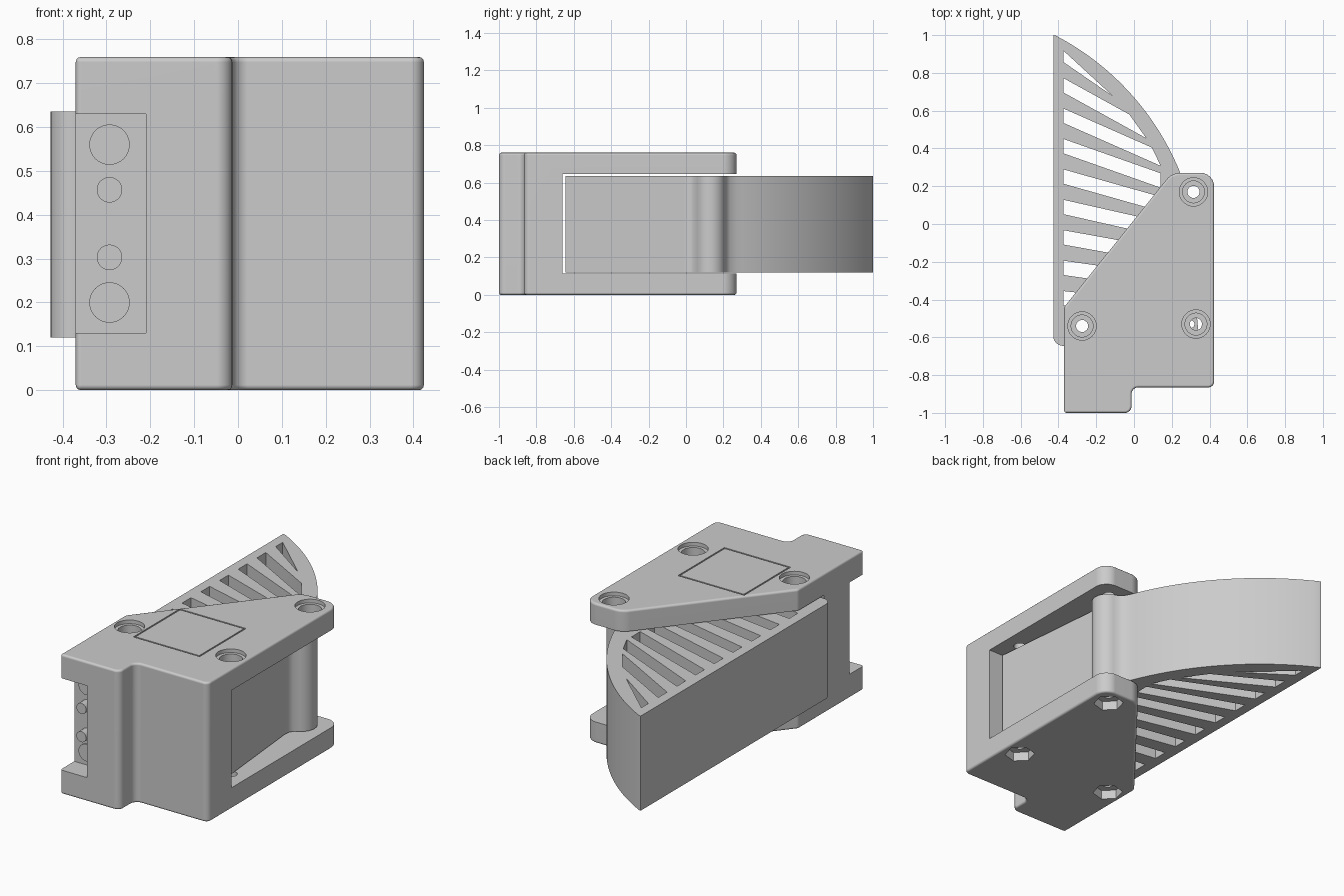
import bpy, bmesh, math
from mathutils import Vector

old = bpy.data.objects.get("Cube")
if old:
    bpy.data.objects.remove(old, do_unlink=True)

HEIGHT = 0.76
PIVOT = (0.315, 0.17)
SCREWS = [PIVOT, (-0.275, -0.54), (0.328, -0.53)]

grey = bpy.data.materials.new("plain grey")
grey.use_nodes = True
COLOUR = (0.6, 0.6, 0.6, 1)
grey.diffuse_color = COLOUR
grey.node_tree.nodes["Principled BSDF"].inputs["Base Color"].default_value = COLOUR


def rounded(corners, steps=6):
    """Outline from (x, y, radius) corners."""
    out = []
    for i, (x, y, r) in enumerate(corners):
        p = Vector((x, y))
        if r == 0:
            out.append(p)
            continue
        a = (Vector(corners[i - 1][:2]) - p).normalized()
        b = (Vector(corners[(i + 1) % len(corners)][:2]) - p).normalized()
        half = a.angle(b) / 2
        centre = p + (a + b).normalized() * r / math.sin(half)
        start = p + a * r / math.tan(half) - centre
        end = p + b * r / math.tan(half) - centre
        for k in range(steps + 1):
            d = start.lerp(end, k / steps).normalized() * r
            out.append(centre + d)
    return out


def arc(cx, cy, r, a0, a1, steps):
    angles = [math.radians(a0 + (a1 - a0) * k / steps) for k in range(steps + 1)]
    return [Vector((cx + r * math.cos(a), cy + r * math.sin(a))) for a in angles]


def circle(c, r, n=32, turn=0):
    return arc(c[0], c[1], r, turn, turn + 360 - 360 / n, n - 1)


def prisms(name, shapes):
    """One object from several (outline, z0, z1) upright prisms."""
    bm = bmesh.new()
    for outline, z0, z1 in shapes:
        face = bm.faces.new([bm.verts.new((p[0], p[1], z0)) for p in outline])
        made = bmesh.ops.extrude_face_region(bm, geom=[face])["geom"]
        top = [v for v in made if isinstance(v, bmesh.types.BMVert)]
        bmesh.ops.translate(bm, verts=top, vec=(0, 0, z1 - z0))
    bmesh.ops.recalc_face_normals(bm, faces=bm.faces)
    mesh = bpy.data.meshes.new(name)
    bm.to_mesh(mesh)
    bm.free()
    obj = bpy.data.objects.new(name, mesh)
    bpy.context.collection.objects.link(obj)
    mesh.materials.append(grey)
    return obj


def apply(obj, mod):
    bpy.context.view_layer.objects.active = obj
    bpy.ops.object.modifier_apply(modifier=mod.name)


def cut(obj, shapes):
    cutter = prisms("cutter", shapes)
    cutter.hide_render = True
    mod = obj.modifiers.new("cut", "BOOLEAN")
    mod.operation, mod.solver, mod.object = "DIFFERENCE", "EXACT", cutter
    apply(obj, mod)
    bpy.data.objects.remove(cutter, do_unlink=True)


def smooth(obj):
    bpy.ops.object.select_all(action="DESELECT")
    obj.select_set(True)
    bpy.context.view_layer.objects.active = obj
    bpy.ops.object.shade_smooth_by_angle(angle=math.radians(32))
    flatten = obj.modifiers.new("flat sides", "WEIGHTED_NORMAL")
    flatten.keep_sharp = True


def box(x0, x1, y0, y1):
    return [(x0, y0), (x1, y0), (x1, y1), (x0, y1)]


# Housing block with softened rims
housing = prisms("housing", [(rounded([
    (-0.37, -1, 0), (-0.013, -1, 0.035), (-0.013, -0.865, 0.035),
    (0.424, -0.865, 0.03), (0.424, 0.27, 0.07), (0.2, 0.27, 0.09),
    (-0.37, -0.44, 0.03)]), 0, HEIGHT)])
bevel = housing.modifiers.new("rim", "BEVEL")
bevel.width, bevel.segments = 0.012, 3
bevel.limit_method, bevel.angle_limit = "ANGLE", math.radians(50)
apply(housing, bevel)

# Lever slot and the connector pocket
cut(housing, [(box(-0.6, 0.6, -0.66, 0.5), 0.115, 0.645)])
cut(housing, [(box(-0.6, -0.21, -1.2, -0.88), 0.13, 0.63)])

# Screw holes: stepped seats above, hexagon seats below
cut(housing, [(circle(c, 0.032), -0.1, HEIGHT + 0.1) for c in SCREWS])
cut(housing, [(circle(c, 0.075), HEIGHT - 0.02, HEIGHT + 0.1) for c in SCREWS])
cut(housing, [(circle(c, 0.058), HEIGHT - 0.07, HEIGHT + 0.1) for c in SCREWS])
cut(housing, [(circle(c, 0.077, 6, 15), -0.1, 0.05) for c in SCREWS])

# Square groove on the top plate
GX, GY, SIDE, HALF = 0.01, -0.43, 0.196, 0.004
for m in (-SIDE, SIDE):
    far = SIDE + HALF
    for groove in (box(GX - far, GX + far, GY + m - HALF, GY + m + HALF),
                   box(GX + m - HALF, GX + m + HALF, GY - far, GY + far)):
        cut(housing, [(groove, HEIGHT - 0.005, HEIGHT + 0.1)])
smooth(housing)

# Swinging lever: straight left wall, curved outer wall and blended pivot barrel
ARC = (-1.07, -0.26)
outline = rounded([(-0.427, 1, 0), (-0.427, -0.645, 0.05),
                   (0.348, -0.645, 0), (0.288, -0.01, 0)])
outline += [Vector((0.291, 0.022)), Vector((0.304, 0.045))]
outline += arc(0.29, 0.13, 0.08, -60, 75, 16)
outline += [Vector((0.285, 0.216)), Vector((0.264, 0.235))]
outline += arc(*ARC, 1.418, 21.9, 62.4, 32)
lever = prisms("lever", [(outline, 0.12, 0.635)])


# Fan of slots, each ending at the inside of the curved wall
LEFT = -0.373


def slot_end(y, slope):
    x = LEFT
    while x < 0.14 and math.hypot(x - ARC[0], y - slope * (x - LEFT) - ARC[1]) < 1.34:
        x += 0.002
    return (x, y - slope * (x - LEFT))


slots = []
for k in range(9):
    low, slope = 0.857 - 0.161 * k, 0.69 * 0.8 ** k
    high = low + (0.06 if k == 0 else 0.076)
    ends = [slot_end(low, slope)]
    if k:
        ends.append(slot_end(high, slope))
    slots.append(([(LEFT, low)] + ends + [(LEFT, high)], 0, 1))
cut(lever, slots)
cut(lever, [(circle(PIVOT, 0.032), 0, 1), (circle(SCREWS[1], 0.035), 0, 1),
            (circle((0.3, -0.53), 0.02), 0, 1)])
smooth(lever)


# Contacts and magnets in the pocket
def stud(name, z, r, length):
    obj = prisms(name, [(circle((0, 0), r), 0, length)])
    obj.rotation_euler.x = math.pi / 2
    obj.location = (-0.293, -0.875, z)
    smooth(obj)


for side, s in (("upper", 1), ("lower", -1)):
    stud(side + "_contact_pin", 0.38 + 0.077 * s, 0.029, 0.055)
    stud(side + "_magnet", 0.38 + 0.18 * s, 0.046, 0.013)
